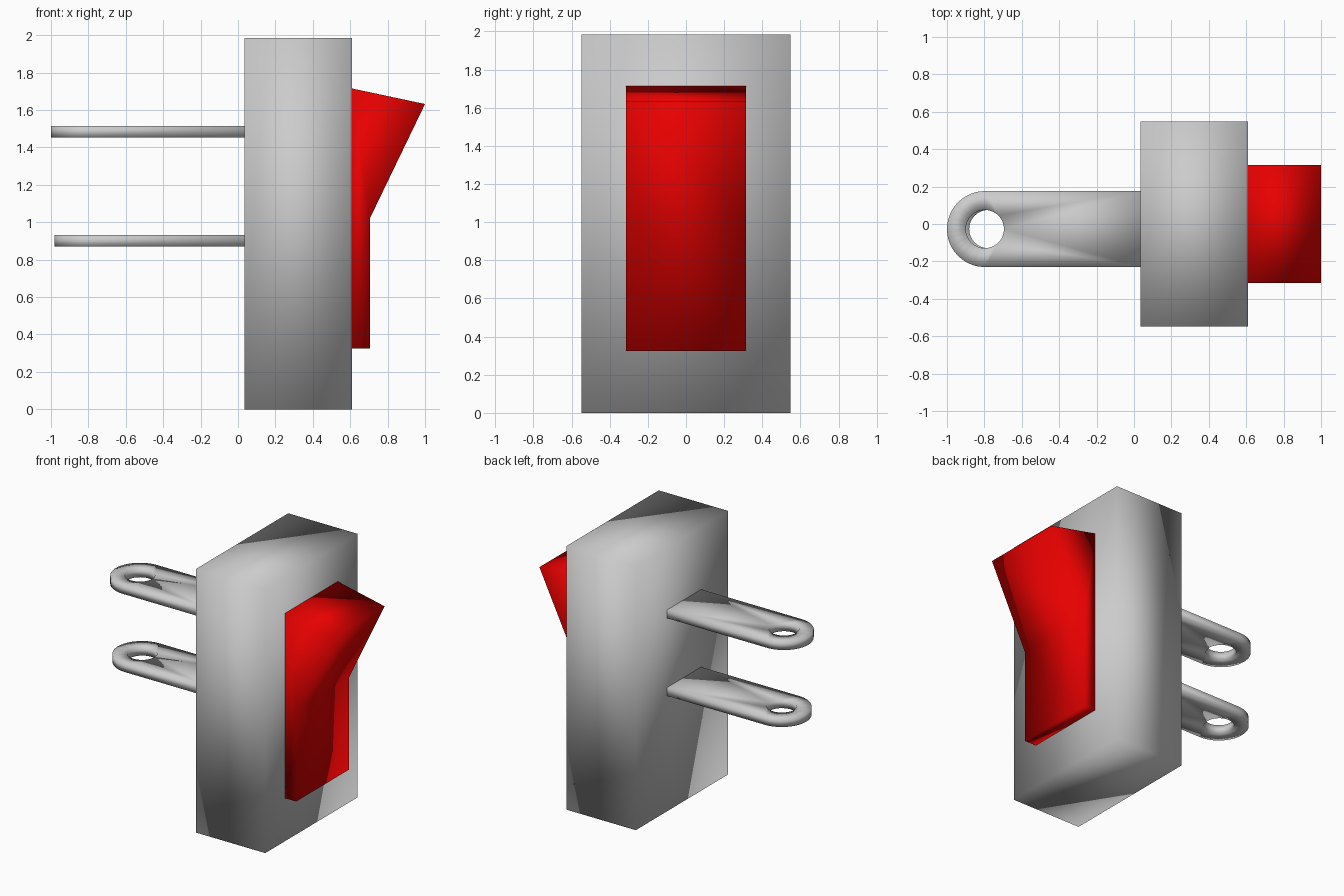
import bpy, bmesh
from math import cos, sin, pi

if "Cube" in bpy.data.objects:
    bpy.data.objects.remove(bpy.data.objects["Cube"])


def plate(name, loops, thickness, color=None):
    """Fill closed loops lying in one plane (inner loops are holes), thicken evenly both ways."""
    bm = bmesh.new()
    for loop in loops:
        vs = [bm.verts.new(p) for p in loop]
        for a, b in zip(vs, vs[1:] + vs[:1]):
            bm.edges.new((a, b))
    bmesh.ops.triangle_fill(bm, use_beauty=True, edges=bm.edges[:])
    bmesh.ops.recalc_face_normals(bm, faces=bm.faces[:])
    me = bpy.data.meshes.new(name)
    bm.to_mesh(me)
    bm.free()
    ob = bpy.data.objects.new(name, me)
    bpy.context.collection.objects.link(ob)
    mod = ob.modifiers.new("thickness", 'SOLIDIFY')
    mod.thickness = thickness
    mod.offset = 0
    bpy.ops.object.select_all(action='DESELECT')
    bpy.context.view_layer.objects.active = ob
    ob.select_set(True)
    bpy.ops.object.modifier_apply(modifier=mod.name)
    bpy.ops.object.shade_smooth()
    if color:
        mat = bpy.data.materials.new(name + "_color")
        mat.diffuse_color = color
        mat.use_nodes = True
        mat.node_tree.nodes["Principled BSDF"].inputs["Base Color"].default_value = mat.diffuse_color
        me.materials.append(mat)
    return ob


def arc(cx, cy, z, r, start, end, n):
    return [(cx + r * cos(start + (end - start) * i / n),
             cy + r * sin(start + (end - start) * i / n), z) for i in range(n + 1)]


# Switch housing
housing = [(0.035, 0, 0), (0.61, 0, 0), (0.61, 0, 1.985), (0.035, 0, 1.985)]
plate("housing", [housing], 1.094)

# Red rocker button
rocker = [(0.61, 0, 0.325), (0.705, 0, 0.325), (0.705, 0, 1.02),
          (1.0, 0, 1.632), (0.61, 0, 1.715)]
plate("rocker_button", [rocker], 0.63, (0.8, 0, 0, 1))

# Two terminal blades with rounded, drilled ends
for name, tip, z in (("upper_terminal", -1.0, 1.484), ("lower_terminal", -0.982, 0.9)):
    cx, cy, r = tip + 0.203, -0.027, 0.203
    outline = arc(cx, cy, z, r, pi / 2, 3 * pi / 2, 24) + [(0.04, cy - r, z), (0.04, cy + r, z)]
    hole = arc(cx, cy, z, 0.102, 0, 2 * pi, 32)[:-1]
    plate(name, [outline, hole], 0.062)
